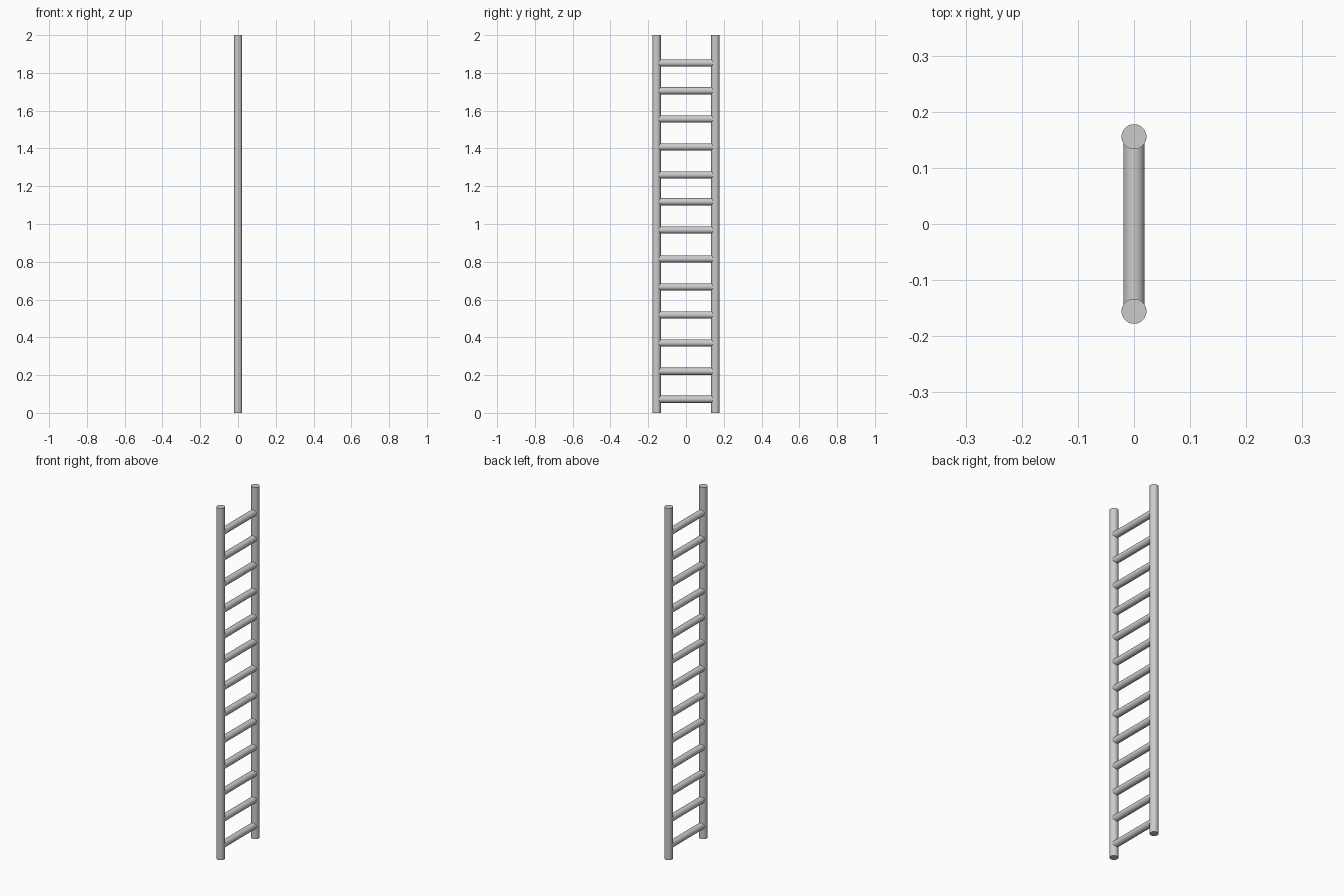
import bpy
import math

if "Cube" in bpy.data.objects:
    bpy.data.objects.remove(bpy.data.objects["Cube"])

RAIL_R, RAIL_Y, HEIGHT = 0.0223, 0.1555, 2.0
RUNG_R = 0.019
RUNG_HEIGHTS = [0.072, 0.22, 0.37, 0.519, 0.667, 0.815, 0.968,
                1.118, 1.26, 1.408, 1.556, 1.705, 1.852]


def tube(name, radius, length, location, rotation=(0, 0, 0)):
    bpy.ops.mesh.primitive_cylinder_add(vertices=40, radius=radius, depth=length,
                                        location=location, rotation=rotation)
    obj = bpy.context.object
    obj.name = name
    bpy.ops.object.shade_smooth_by_angle(angle=math.radians(30))
    return obj


# Two upright side rails
for side, y in (("front", -RAIL_Y), ("back", RAIL_Y)):
    tube(f"{side}_rail", RAIL_R, HEIGHT, (0, y, HEIGHT / 2))

# Round rungs, ending inside the rails
for i, z in enumerate(RUNG_HEIGHTS, 1):
    tube(f"rung_{i:02d}", RUNG_R, 2 * RAIL_Y - 0.01, (0, 0, z), (math.pi / 2, 0, 0))
